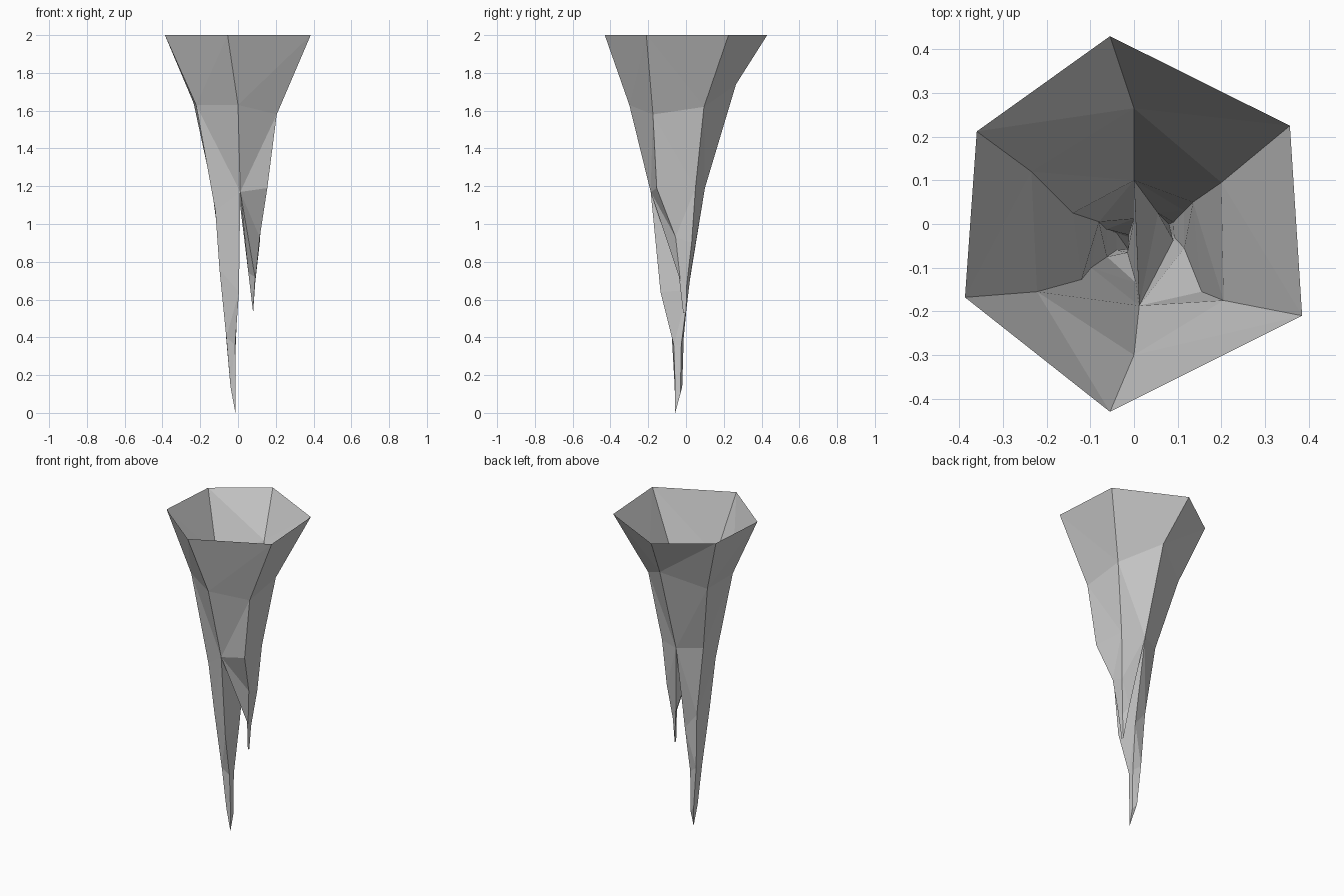
import bpy, bmesh

if "Cube" in bpy.data.objects:
    bpy.data.objects.remove(bpy.data.objects["Cube"])

# Trunk: open six-sided funnel, rings from the rim down
# (corner order: back, back right, front right, front, front left, back left)
trunk = [
    [(-.055, .43, 2), (.357, .225, 2), (.385, -.21, 2),
     (-.055, -.43, 2), (-.387, -.168, 2), (-.36, .212, 2)],
    [(0, .265, 1.74), (.2, .095, 1.62), (.205, -.175, 1.58),
     (0, -.30, 1.63), (-.222, -.155, 1.63), (-.235, .12, 1.64)],
    [(0, .10, 1.19), (.135, .05, 1.19), (.155, -.155, 1.19),
     (.012, -.187, 1.17), (-.12, -.127, 1.07), (-.14, .025, 1.2)],
]
# Short spike (back, back right, front right, front)
short_spike = [
    [(.055, .025, .74), (.115, .03, .9), (.115, -.055, .93), (.09, -.037, .72)],
    [(.08, 0, .53), (.09, .004, .68), (.092, -.03, .7), (.08, -.015, .53)],
]
# Long spike (front, front left, back left, back)
long_spike = [
    [(.005, -.135, .64), (-.098, -.10, .76), (-.08, .005, .75), (0, .012, .65)],
    [(-.015, -.065, .36), (-.062, -.075, .4), (-.063, -.012, .4), (-.012, -.025, .36)],
    [(-.013, -.057, .13), (-.04, -.06, .14), (-.04, -.02, .14), (-.012, -.03, .1)],
]

bm = bmesh.new()


def skin(start, rings):
    """Wall in successive closed rings below an existing ring."""
    for ring in rings:
        nxt = [bm.verts.new(p) for p in ring]
        n = len(nxt)
        for i in range(n):
            j = (i + 1) % n
            bm.faces.new((start[i], start[j], nxt[j], nxt[i]))
        start = nxt
    return start


# Trunk, then split its last ring along the back-front edge into two spikes
low = skin([bm.verts.new(p) for p in trunk[0]], trunk[1:])
end = skin(low[:4], short_spike)
bm.faces.new(end)
end = skin(low[3:] + low[:1], long_spike)

# Long spike point
tip = bm.verts.new((-.014, -.057, 0))
for i in range(4):
    bm.faces.new((end[i], end[(i + 1) % 4], tip))

bmesh.ops.triangulate(bm, faces=bm.faces[:])
bmesh.ops.recalc_face_normals(bm, faces=bm.faces[:])
mesh = bpy.data.meshes.new("stalactite")
bm.to_mesh(mesh)
bm.free()
obj = bpy.data.objects.new("stalactite", mesh)
bpy.context.collection.objects.link(obj)
